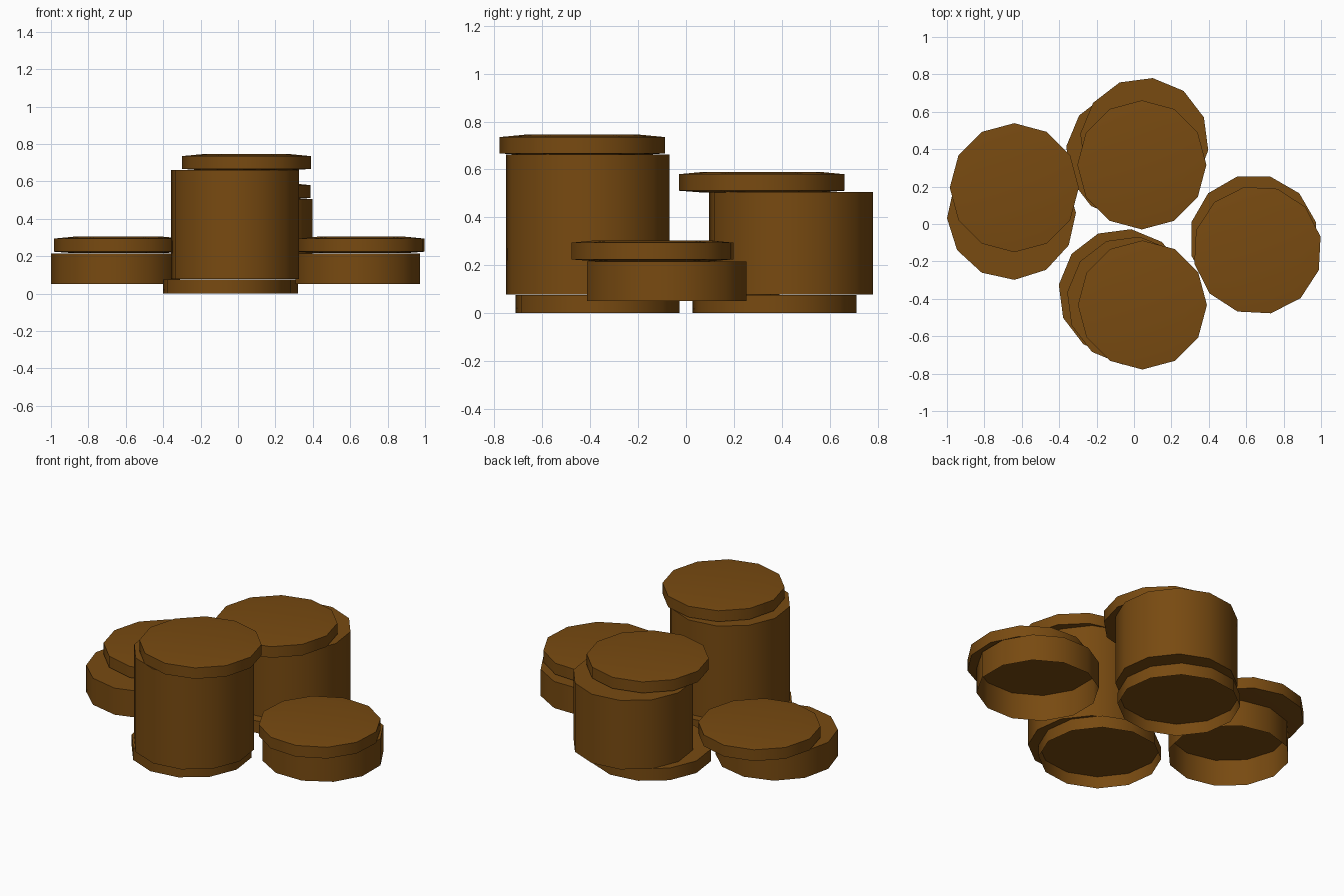
import bpy, bmesh, math

if "Cube" in bpy.data.objects:
    bpy.data.objects.remove(bpy.data.objects["Cube"])

SIDES = 12
RADIUS = 0.345

brown = bpy.data.materials.new("dark_wood_brown")
brown.diffuse_color = (0.188, 0.069, 0.0055, 1)
brown.use_nodes = True
brown.node_tree.nodes["Principled BSDF"].inputs["Base Color"].default_value = brown.diffuse_color


def drum(name, x, y, z0, z1, phase=0, top_dome=0.0, bottom_dome=0.0, open_bottom=False):
    """Twelve-sided drum whose caps may bulge slightly; the underside may be open."""
    bm = bmesh.new()

    def ring(r, z):
        angles = [math.radians(phase) + 2 * math.pi * i / SIDES for i in range(SIDES)]
        return [bm.verts.new((x + r * math.cos(a), y + r * math.sin(a), z)) for a in angles]

    def band(low, high):
        for i in range(SIDES):
            j = (i + 1) % SIDES
            bm.faces.new((low[i], low[j], high[j], high[i]))

    low, high = ring(RADIUS, z0), ring(RADIUS, z1)
    band(low, high)
    if top_dome:
        crown = ring(0.24, z1 + top_dome)
        band(high, crown)
        high = crown
    bm.faces.new(high)
    if not open_bottom:
        if bottom_dome:
            crown = ring(0.24, z0 - bottom_dome)
            band(crown, low)
            low = crown
        bm.faces.new(low[::-1])

    mesh = bpy.data.meshes.new(name)
    bm.to_mesh(mesh)
    bm.free()
    mesh.materials.append(brown)
    obj = bpy.data.objects.new(name, mesh)
    bpy.context.collection.objects.link(obj)
    bpy.ops.object.select_all(action='DESELECT')
    obj.select_set(True)
    bpy.context.view_layer.objects.active = obj
    bpy.ops.object.shade_smooth_by_angle(angle=math.radians(35))
    return obj


def lid(name, x, y, z0, z1, phase=0):
    """Thin disc with softly bulging faces."""
    return drum(name, x, y, z0, z1, phase, top_dome=0.01, bottom_dome=0.008)


# Front tall stack
drum("front_base", -0.06, -0.37, 0.0, 0.075, -7.5, open_bottom=True)
drum("front_body", -0.015, -0.41, 0.077, 0.662, -7.5)
lid("front_lid", 0.045, -0.433, 0.667, 0.735)

# Back medium stack
drum("back_base", -0.02, 0.37, 0.0, 0.075, -7.5, open_bottom=True)
drum("back_body", 0.055, 0.438, 0.077, 0.505, -7.5)
lid("back_lid", 0.042, 0.316, 0.511, 0.58)

# Low left stack
drum("left_body", -0.655, 0.046, 0.05, 0.215, 2.5, open_bottom=True)
lid("left_lid", -0.64, 0.194, 0.224, 0.294)

# Low right stack
drum("right_body", 0.64, -0.08, 0.05, 0.215, 15, open_bottom=True)
lid("right_lid", 0.66, -0.14, 0.224, 0.294, 12)
